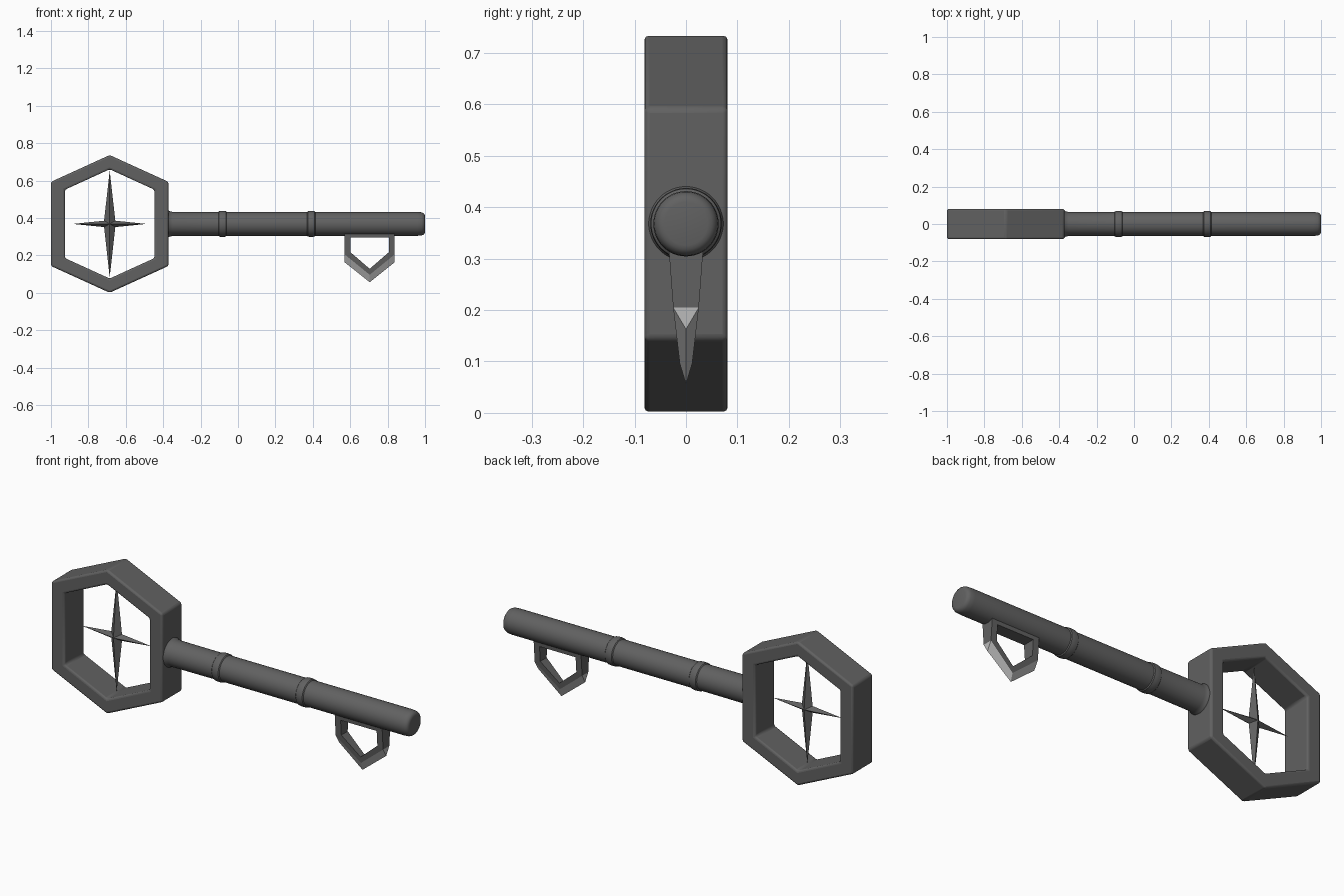
import bpy, bmesh, math

if "Cube" in bpy.data.objects:
    bpy.data.objects.remove(bpy.data.objects["Cube"])

def material(name, g):
    m = bpy.data.materials.new(name)
    m.diffuse_color = (g, g, g, 1)
    m.use_nodes = True
    m.node_tree.nodes["Principled BSDF"].inputs["Base Color"].default_value = m.diffuse_color
    return m

DARK = material("dark_metal", 0.12)
LIGHT = material("bright_metal", 0.5)

def make(name, verts, faces, mat=DARK, smooth=None, bevel=0):
    me = bpy.data.meshes.new(name)
    me.from_pydata(verts, [], faces)
    bm = bmesh.new()
    bm.from_mesh(me)
    bmesh.ops.recalc_face_normals(bm, faces=bm.faces)
    bm.to_mesh(me)
    bm.free()
    me.materials.append(mat)
    ob = bpy.data.objects.new(name, me)
    bpy.context.collection.objects.link(ob)
    if bevel:
        b = ob.modifiers.new("soft_edges", 'BEVEL')
        b.width, b.segments, b.limit_method = bevel, 3, 'ANGLE'
    if smooth:
        bpy.ops.object.select_all(action='DESELECT')
        bpy.context.view_layer.objects.active = ob
        ob.select_set(True)
        bpy.ops.object.shade_smooth_by_angle(angle=math.radians(smooth))
    return ob

def frame(name, outer, inner, depth, **kw):
    """Closed ring between two xz outlines; depth(z) is the half thickness."""
    n = len(outer)
    rings = [(outer, -1), (inner, -1), (inner, 1), (outer, 1)]
    verts = [(x, s * depth(z), z) for pts, s in rings for x, z in pts]
    faces = [(r * n + i, r * n + (i + 1) % n,
              (r + 1) % 4 * n + (i + 1) % n, (r + 1) % 4 * n + i)
             for r in range(4) for i in range(n)]
    return make(name, verts, faces, **kw)

# Hexagonal bow
CX, CZ = -0.686, 0.368
def hexagon(w, h, tip):
    return [(CX - w, CZ - h), (CX, CZ - tip), (CX + w, CZ - h),
            (CX + w, CZ + h), (CX, CZ + tip), (CX - w, CZ + h)]
frame("bow", hexagon(0.314, 0.225, 0.368), hexagon(0.239, 0.183, 0.292),
      lambda z: 0.081, smooth=30, bevel=0.01)

# Four-pointed star inside the bow, made of two crossed slim spindles
def spindle(name, length, width, depth, upright):
    pts = [(0, 0, length), (width, 0, 0), (0, depth, 0),
           (-width, 0, 0), (0, -depth, 0), (0, 0, -length)]
    if not upright:
        pts = [(z, y, x) for x, y, z in pts]
    faces = [f for i in range(1, 5)
             for f in ((0, i, i % 4 + 1), (5, i, i % 4 + 1))]
    make(name, [(CX + x, y, CZ + z) for x, y, z in pts], faces)
spindle("star_upright", 0.285, 0.032, 0.026, True)
spindle("star_crossbar", 0.197, 0.02, 0.026, False)

# Shaft with flared root, two collars and a rounded end, turned about x
def collar(x):
    return [(x - 0.022, 0.0635), (x - 0.018, 0.068), (x - 0.006, 0.0695),
            (x + 0.006, 0.0695), (x + 0.018, 0.068), (x + 0.022, 0.0635)]
profile = ([(-0.41, 0.074), (-0.374, 0.074), (-0.366, 0.068), (-0.35, 0.0645)]
           + collar(-0.083) + collar(0.392)
           + [(0.96, 0.0635), (0.982, 0.062), (0.993, 0.057), (0.998, 0.05), (1.0, 0.042)])
N = 48
verts = [(x, r * math.cos(2 * math.pi * i / N), CZ + r * math.sin(2 * math.pi * i / N))
         for x, r in profile for i in range(N)]
faces = [(k * N + i, k * N + (i + 1) % N, (k + 1) * N + (i + 1) % N, (k + 1) * N + i)
         for k in range(len(profile) - 1) for i in range(N)]
faces += [tuple(range(N)), tuple(range(len(verts) - N, len(verts)))]
make("shaft", verts, faces, smooth=40)

# Key bit: a pentagonal frame under the shaft, thinning downward
BX = 0.704
def taper(z):
    return 0.012 + (z - 0.095) * 0.118 if z < 0.205 else 0.025 + (z - 0.205) * 0.075
def pentagon(w, top, low, tip):
    return [(BX - w, top), (BX - w, low), (BX, tip), (BX + w, low), (BX + w, top)]
frame("bit_frame", pentagon(0.134, 0.325, 0.205, 0.096),
      pentagon(0.102, 0.294, 0.216, 0.128), taper)

# Sharpened V edge along the bottom of the bit
flat = [(BX - 0.134, 0.205), (BX, 0.096), (BX + 0.134, 0.205)]
edge = [(BX - 0.134, 0.163), (BX, 0.056), (BX + 0.134, 0.163)]
verts = ([(x, -taper(z), z) for x, z in flat] + [(x, taper(z), z) for x, z in flat]
         + [(x, 0, z) for x, z in edge])
faces = [f for i in (0, 1) for f in ((i, i + 1, i + 7, i + 6),
                                     (i + 3, i + 4, i + 7, i + 6),
                                     (i, i + 1, i + 4, i + 3))]
faces += [(0, 3, 6), (2, 5, 8)]
make("bit_edge", verts, faces, mat=LIGHT)
